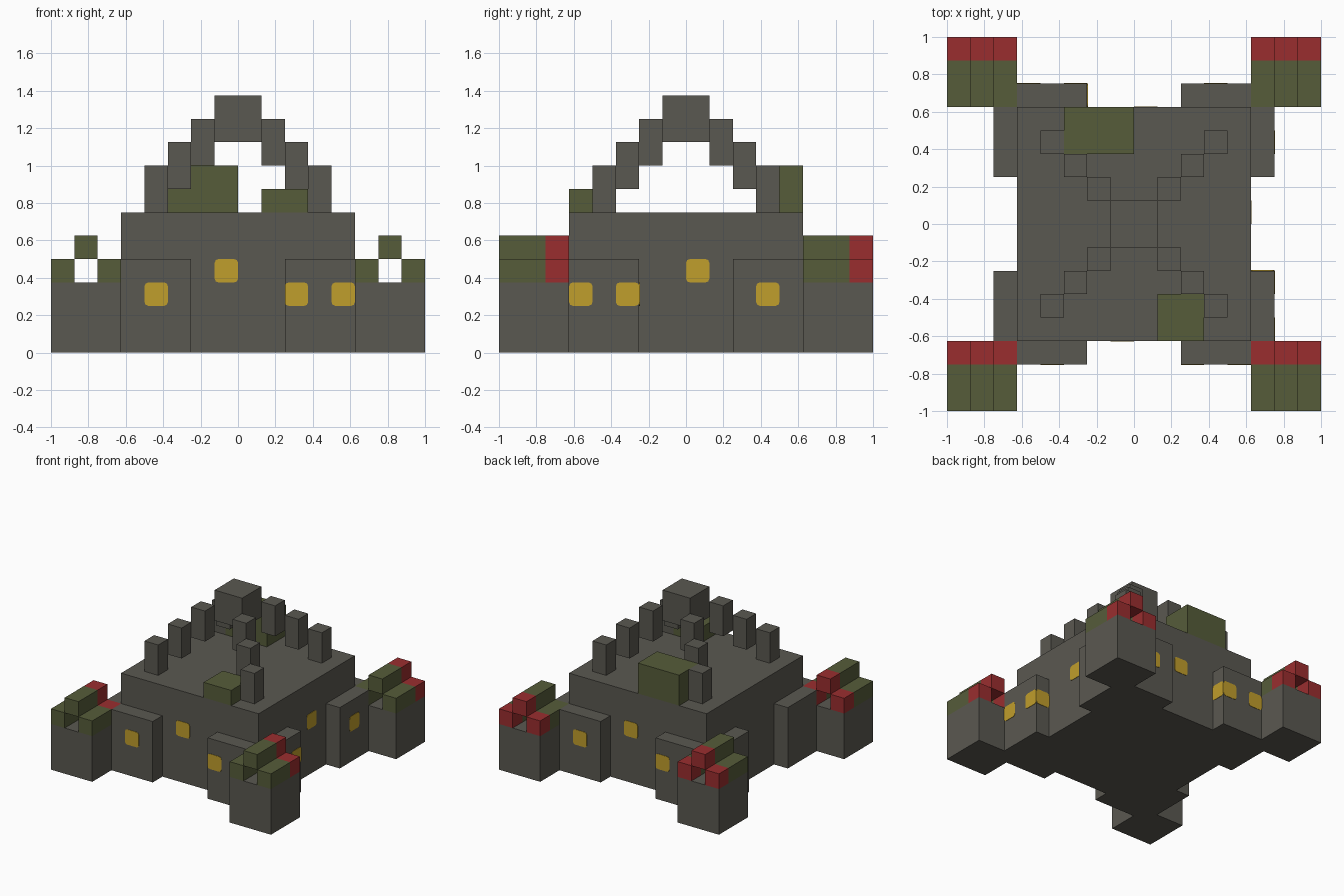
import bpy
import bmesh
from mathutils import Vector

U = 0.125  # one block of the building grid

cube = bpy.data.objects.get("Cube")
if cube:
    bpy.data.objects.remove(cube, do_unlink=True)


def material(name, rgb):
    mat = bpy.data.materials.new(name)
    mat.use_nodes = True
    mat.diffuse_color = (*rgb, 1)
    mat.node_tree.nodes["Principled BSDF"].inputs["Base Color"].default_value = (*rgb, 1)
    return mat


STONE = material("grey stone", (0.102, 0.098, 0.082))
GREEN = material("olive green", (0.093, 0.107, 0.042))
RED = material("dark red", (0.323, 0.027, 0.028))
YELLOW = material("window yellow", (0.527, 0.342, 0.025))


def cuboid(lo, hi):
    """A bmesh block between two opposite corners, given in metres."""
    lo, hi = Vector(lo), Vector(hi)
    bm = bmesh.new()
    bmesh.ops.create_cube(bm, size=1)
    for v in bm.verts:
        v.co = Vector([c + f * s for c, f, s in zip((lo + hi) / 2, v.co, hi - lo)])
    return bm


def finish(name, bm, *mats):
    mesh = bpy.data.meshes.new(name)
    bm.to_mesh(mesh)
    bm.free()
    for mat in mats:
        mesh.materials.append(mat)
    bpy.context.collection.objects.link(bpy.data.objects.new(name, mesh))


def block(name, x, y, z, mat, sx=1, sy=1):
    """A block from ranges in grid units, optionally mirrored in x and y."""
    x, y = sorted(sx * v for v in x), sorted(sy * v for v in y)
    lo, hi = zip(x, y, z)
    finish(name, cuboid(Vector(lo) * U, Vector(hi) * U), mat)


def bar(name, x, y, z):
    """A green bar running front to back, its last block painted red."""
    bm = cuboid(Vector((x, y, z)) * U, Vector((x + 1, y + 3, z + 1)) * U)
    cut = (y + 2) * U
    bmesh.ops.bisect_plane(bm, geom=bm.verts[:] + bm.edges[:] + bm.faces[:],
                           plane_co=(0, cut, 0), plane_no=(0, 1, 0))
    for f in bm.faces:
        f.material_index = int(f.calc_center_median().y > cut)
    finish(name, bm, GREEN, RED)


def window(name, axis, side, depth, start, z):
    """A thin plate with rounded corners on a wall facing along an axis."""
    lo, hi = [0, 0, z * U], [0, 0, (z + 1) * U]
    lo[1 - axis], hi[1 - axis] = start * U, (start + 1) * U
    lo[axis], hi[axis] = sorted((depth * U - side * 0.002, depth * U + side * 0.003))
    bm = cuboid(lo, hi)
    edges = [e for e in bm.edges
             if abs((e.verts[0].co - e.verts[1].co)[axis]) > 0.001]
    bmesh.ops.bevel(bm, geom=edges, offset=0.02, segments=2, profile=0.5,
                    affect='EDGES')
    finish(name, bm, YELLOW)


# Main hall
block("hall", (-5, 5), (-5, 5), (0, 6), STONE)

# Corner towers, buttresses and roof stairs, mirrored to all four corners
for sx, x_name in ((-1, "right"), (1, "left")):
    for sy, y_name in ((-1, "front"), (1, "back")):
        where = f"{y_name}_{x_name}"
        block(f"tower_{where}", (5, 8), (5, 8), (0, 3), STONE, sx, sy)
        block(f"end_buttress_{where}", (2, 5), (5, 6), (0, 4), STONE, sx, sy)
        block(f"side_buttress_{where}", (5, 6), (2, 5), (0, 4), STONE, sx, sy)
        x0 = 5 if sx > 0 else -8
        y0 = 5 if sy > 0 else -8
        for i in range(3):
            bar(f"tower_bar_{where}_{i + 1}", x0 + i, y0, 4 if i == 1 else 3)
        for i in range(3):
            p = (3 - i, 4 - i)
            block(f"roof_post_{where}_{i + 1}", p, p, (6 + i, 8 + i), STONE, sx, sy)

# Roof crown and crates
block("roof_crown", (-1, 1), (-1, 1), (9, 11), STONE)
block("large_crate", (-3, 0), (3, 5), (6, 8), GREEN)
block("small_crate", (1, 3), (-5, -3), (6, 7), GREEN)

# Windows on the front, and the same pattern turned round for the back
for side, name in ((-1, "front"), (1, "back")):
    for n, (start, depth, z) in enumerate(((-4, 6, 2), (-1, 5, 3), (2, 6, 2), (4, 6, 2))):
        u = start if side < 0 else -start - 1
        window(f"{name}_window_{n + 1}", 1, side, side * depth, u, z)

# Windows on the left side
for n, (start, depth, z) in enumerate(((-5, 6, 2), (-3, 6, 2), (0, 5, 3), (3, 6, 2))):
    window(f"left_window_{n + 1}", 0, 1, depth, start, z)

# Windows wrapping onto the inner faces of two buttresses
window("side_buttress_inner_window", 1, 1, -2, 5, 2)
window("back_buttress_inner_window", 0, 1, -2, 5, 2)
